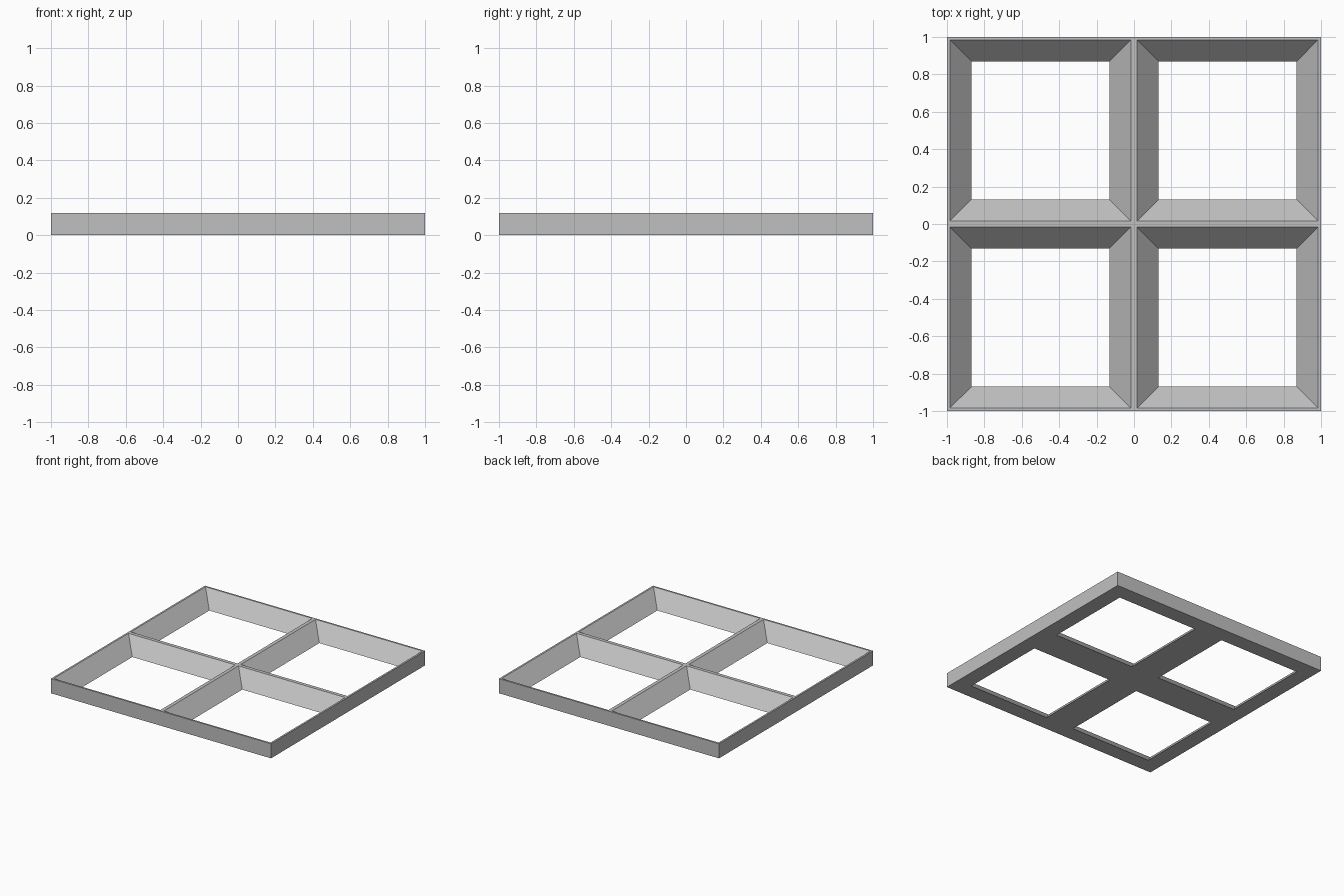
import bpy, bmesh

cube = bpy.data.objects.get("Cube")
if cube:
    bpy.data.objects.remove(cube)

HEIGHT = 0.12
TOP_RIM = 0.015     # half width of a rib at the top
BASE_RIM = 0.13     # half width of a rib at the base

grey = bpy.data.materials.new("plain_grey")
grey.use_nodes = True
colour = (0.53, 0.53, 0.53, 1)
grey.diffuse_color = colour
grey.node_tree.nodes["Principled BSDF"].inputs["Base Color"].default_value = colour

# Slab split into two by two cells
bm = bmesh.new()
bmesh.ops.create_grid(bm, x_segments=2, y_segments=2, size=1)
slab = bmesh.ops.extrude_face_region(bm, geom=bm.faces[:], use_keep_orig=True)
for v in slab["geom"]:
    if isinstance(v, bmesh.types.BMVert):
        v.co.z = HEIGHT
bmesh.ops.recalc_face_normals(bm, faces=bm.faces)

# Narrow rims on top, wide rims underneath
top = [f for f in bm.faces if f.normal.z > 0.5]
base = [f for f in bm.faces if f.normal.z < -0.5]
bmesh.ops.inset_individual(bm, faces=top, thickness=TOP_RIM, use_even_offset=True)
bmesh.ops.inset_individual(bm, faces=base, thickness=BASE_RIM, use_even_offset=True)

# Join the openings of each cell with sloping walls
pairs = []
for t in top:
    b = min(base, key=lambda f: (f.calc_center_median().xy
                                 - t.calc_center_median().xy).length)
    pairs.append(list(t.edges) + list(b.edges))
bmesh.ops.delete(bm, geom=top + base, context='FACES_ONLY')
for edges in pairs:
    bmesh.ops.bridge_loops(bm, edges=edges)
bmesh.ops.recalc_face_normals(bm, faces=bm.faces)

mesh = bpy.data.meshes.new("grid_frame")
bm.to_mesh(mesh)
bm.free()
mesh.materials.append(grey)
bpy.context.collection.objects.link(bpy.data.objects.new("grid_frame", mesh))
